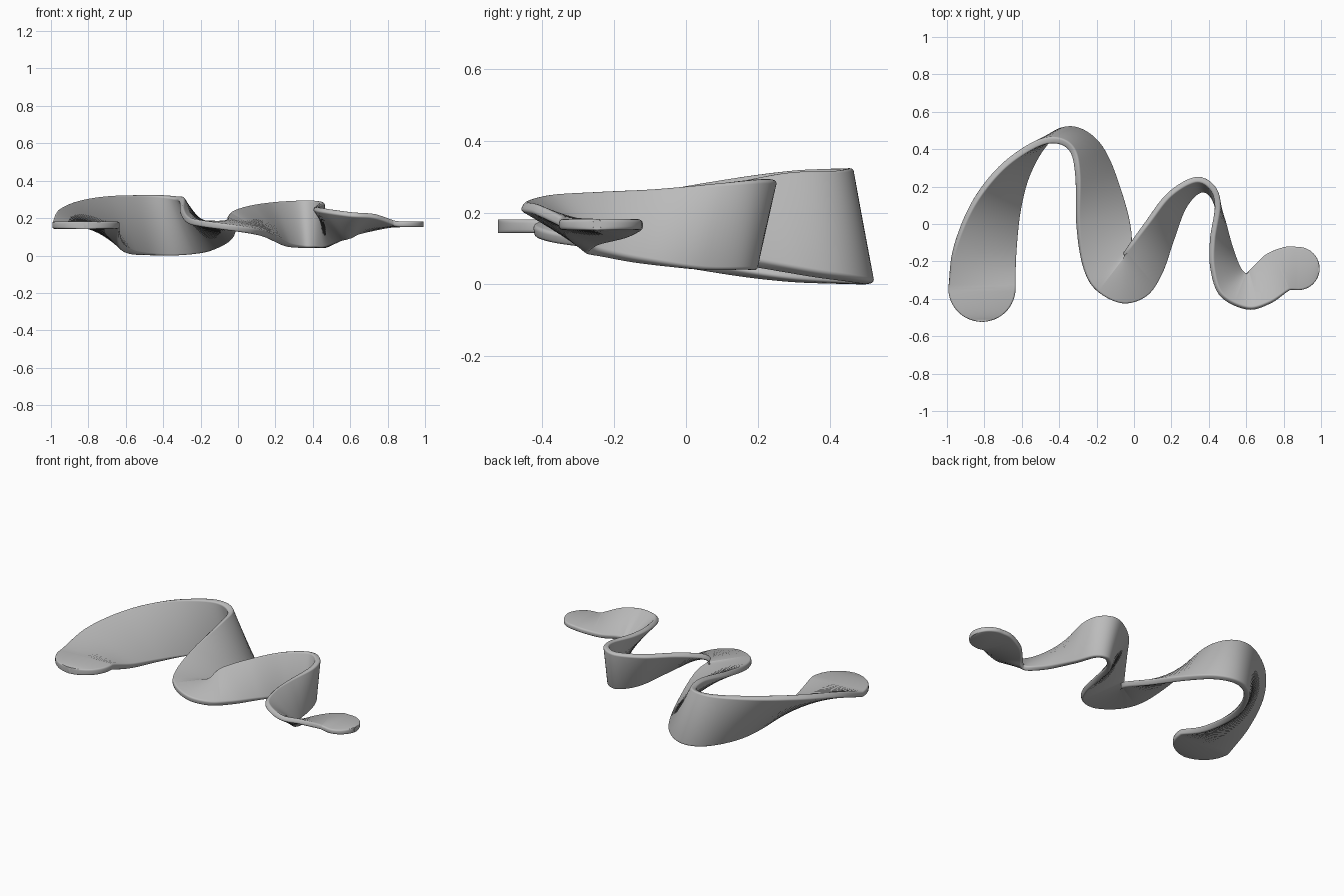
import bpy, bmesh, math
from mathutils import Vector

cube = bpy.data.objects.get("Cube")
if cube:
    bpy.data.objects.remove(cube, do_unlink=True)

# The two long edges of the twisting ribbon, station by station
EDGE_A = [(-1, -.34, .17), (-.97, -.13, .24), (-.87, .11, .29), (-.72, .3, .32),
          (-.55, .42, .33), (-.43, .45, .33), (-.34, .4, .32), (-.31, .26, .31),
          (-.31, 0, .25), (-.28, -.22, .2), (-.21, -.35, .18), (-.07, -.42, .16),
          (.06, -.38, .14), (.14, -.26, .12), (.2, -.08, .09), (.26, .09, .06),
          (.34, .18, .05), (.41, .16, .05), (.46, .04, .05), (.51, -.12, .07),
          (.55, -.22, .09), (.58, -.26, .1), (.6, -.26, .11), (.63, -.23, .13),
          (.7, -.16, .15), (.8, -.12, .17), (.88, -.12, .175)]
EDGE_B = [(-.64, -.34, .17), (-.64, -.15, .1), (-.62, .08, .05), (-.57, .28, .02),
          (-.47, .45, .01), (-.35, .51, .01), (-.23, .46, .02), (-.14, .33, .04),
          (-.05, .08, .09), (-.02, -.08, .14), (-.04, -.15, .17), (-.06, -.15, .19),
          (-.06, -.15, .21), (-.03, -.11, .24), (.06, .01, .27), (.18, .16, .29),
          (.32, .24, .3), (.41, .2, .3), (.44, .1, .29), (.41, -.08, .27),
          (.41, -.24, .26), (.46, -.38, .25), (.6, -.45, .23), (.72, -.42, .22),
          (.81, -.36, .19), (.83, -.35, .18), (.86, -.35, .175)]
STEPS = 10
CORNER = 0.01


def smooth_path(points):
    """Catmull-Rom curve through the points."""
    p = [Vector(q) for q in points]
    p = [2 * p[0] - p[1]] + p + [2 * p[-1] - p[-2]]
    path = []
    for a, b, c, d in zip(p, p[1:], p[2:], p[3:]):
        for k in range(STEPS):
            t = k / STEPS
            path.append(b + t / 2 * (c - a + t * (2 * a - 5 * b + 4 * c - d
                                                  + t * (3 * (b - c) + d - a))))
    return path + [p[-2]]


def section(bm, centre, across, normal, half_width, half_thick):
    """Ring of vertices: a flat bar with rounded corners."""
    ring = []
    u, v = max(half_width - CORNER, 0.001), half_thick - CORNER
    for quarter, (sx, sy) in enumerate([(1, 1), (-1, 1), (-1, -1), (1, -1)]):
        for k in range(4):
            a = (quarter + k / 3) * math.pi / 2
            ring.append(bm.verts.new(
                centre + across * (sx * u + CORNER * math.cos(a))
                + normal * (sy * v + CORNER * math.sin(a))))
    return ring


# Centre line and width of the ribbon
left, right = smooth_path(EDGE_A), smooth_path(EDGE_B)
centres = [(a + b) / 2 for a, b in zip(left, right)]
widths = [b - a for a, b in zip(left, right)]
last = len(centres) - 1

bm = bmesh.new()
rings = []


def half_round(index, outward, order):
    """Semicircular flat tip at one end."""
    across = widths[index].normalized()
    r = widths[index].length / 2
    flat = Vector((-across.y, across.x, 0)).normalized()
    if flat.dot(outward) < 0:
        flat = -flat
    normal = (flat if index else -flat).cross(across)
    for k in order:
        a = k / 16 * math.pi / 2
        rings.append(section(bm, centres[index] + flat * r * math.sin(a), across,
                             normal, r * math.cos(a), thickness(index)))


def thickness(i):
    return 0.019 - 0.004 * i / last


# Sweep: broad tip, twisting band, small tip
half_round(0, Vector((0, -1, 0)), range(16, 0, -1))
for i in range(last + 1):
    tangent = centres[min(i + 1, last)] - centres[max(i - 1, 0)]
    across = widths[i].normalized()
    normal = tangent.cross(across).normalized()
    rings.append(section(bm, centres[i], across, normal,
                         widths[i].length / 2, thickness(i)))
half_round(last, Vector((1, 0, 0)), range(1, 17))

for r0, r1 in zip(rings, rings[1:]):
    n = len(r0)
    for j in range(n):
        bm.faces.new((r0[j], r0[(j + 1) % n], r1[(j + 1) % n], r1[j]))
bm.faces.new(rings[0])
bm.faces.new(rings[-1])
bmesh.ops.recalc_face_normals(bm, faces=bm.faces)

# Settle on the ground, centred
for axis in range(3):
    low = min(v.co[axis] for v in bm.verts)
    high = max(v.co[axis] for v in bm.verts)
    shift = low if axis == 2 else (low + high) / 2
    for v in bm.verts:
        v.co[axis] -= shift

mesh = bpy.data.meshes.new("twisted_ribbon")
bm.to_mesh(mesh)
bm.free()
ribbon = bpy.data.objects.new("twisted_ribbon", mesh)
bpy.context.collection.objects.link(ribbon)

# Plain grey finish
grey = bpy.data.materials.new("plain_grey")
grey.use_nodes = True
colour = (0.5, 0.5, 0.5, 1)
grey.diffuse_color = colour
grey.node_tree.nodes["Principled BSDF"].inputs["Base Color"].default_value = colour
mesh.materials.append(grey)

bpy.context.view_layer.objects.active = ribbon
ribbon.select_set(True)
bpy.ops.object.shade_smooth_by_angle(angle=math.radians(35))
